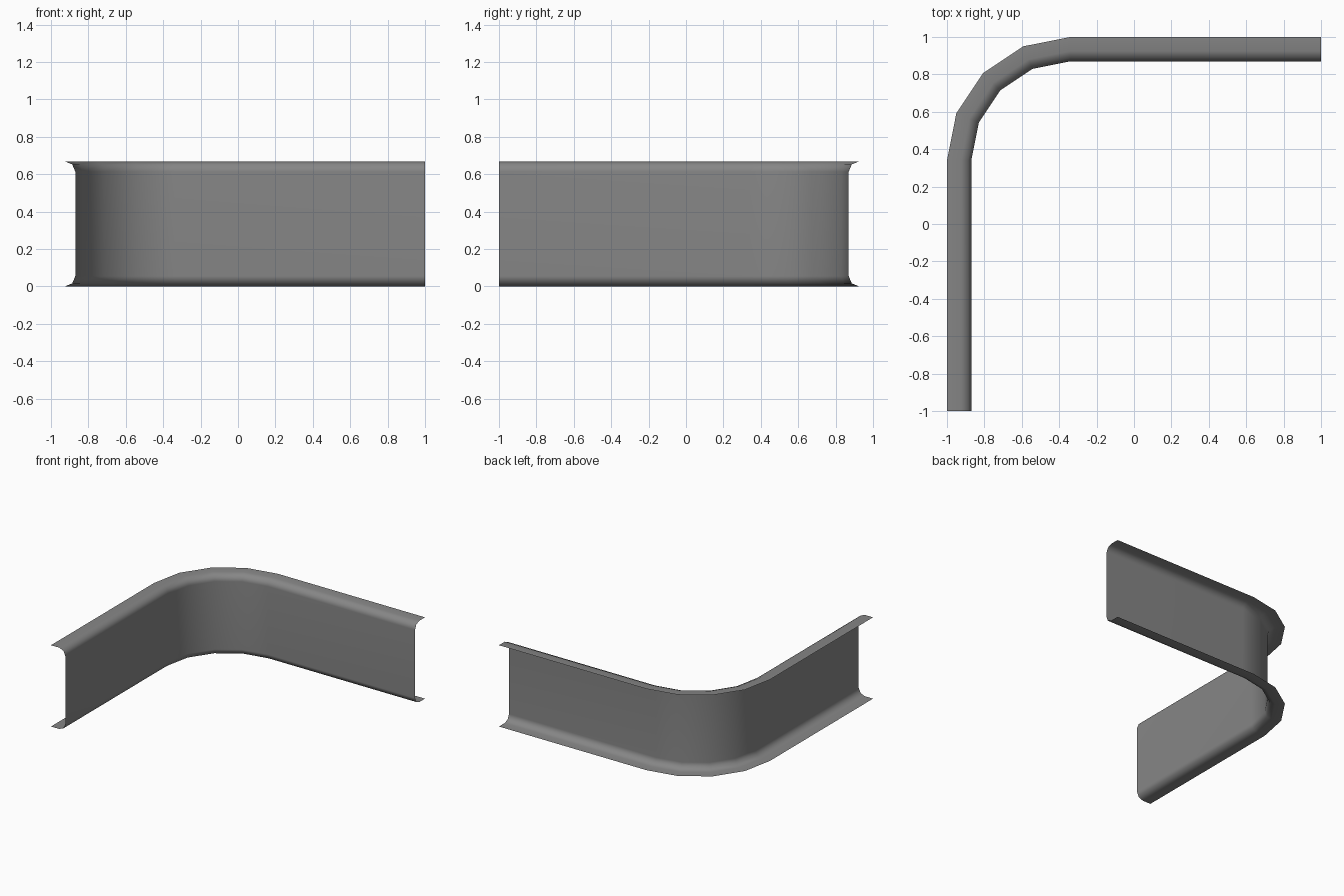
import bpy
import bmesh
from math import sin, cos, pi

cube = bpy.data.objects.get("Cube")
if cube:
    bpy.data.objects.remove(cube, do_unlink=True)

HEIGHT = 0.668      # overall height
FLANGE = 0.13       # how far the flanges reach outward from the web
FILLET = 0.055      # rounding between web and flange
RADIUS = 0.66       # outer corner radius
CENTRE = (-1 + RADIUS, 1 - RADIUS)
CORNER_STEPS = 4
FILLET_STEPS = 2

# Cross-section as (inset from outer edge, height): flange, fillet, web, mirrored
lower = [(0, 0)]
for i in range(FILLET_STEPS + 1):
    a = pi / 2 * i / FILLET_STEPS
    lower.append((FLANGE - FILLET + FILLET * sin(a), FILLET * (1 - cos(a))))
profile = lower + [(d, HEIGHT - z) for d, z in reversed(lower)]


# Stations along the path: base point and outward direction
stations = [((CENTRE[0], -1), (-1, 0))]
for i in range(CORNER_STEPS + 1):
    a = pi - pi / 2 * i / CORNER_STEPS
    stations.append((CENTRE, (cos(a), sin(a))))
stations.append(((1, CENTRE[1]), (0, 1)))

# Sweep the section along the path
bm = bmesh.new()
rows = [[bm.verts.new((x + (RADIUS - d) * ox, y + (RADIUS - d) * oy, z))
         for d, z in profile] for (x, y), (ox, oy) in stations]
for r0, r1 in zip(rows, rows[1:]):
    for j in range(len(profile) - 1):
        bm.faces.new((r0[j], r0[j + 1], r1[j + 1], r1[j])).smooth = True
bm.normal_update()
# Make the web face the inside of the bend
if max(bm.faces, key=lambda f: f.calc_area()).normal.x < -0.5 or \
        max(bm.faces, key=lambda f: f.calc_area()).normal.y > 0.5:
    bmesh.ops.reverse_faces(bm, faces=bm.faces[:])

mesh = bpy.data.meshes.new("curved_channel")
bm.to_mesh(mesh)
bm.free()
channel = bpy.data.objects.new("curved_channel", mesh)
bpy.context.collection.objects.link(channel)

# Keep the flat strips flat while the fillets shade smoothly
weighted = channel.modifiers.new("weighted_normals", "WEIGHTED_NORMAL")
weighted.weight = 50

# Plain grey metal
grey = bpy.data.materials.new("grey_metal")
grey.use_nodes = True
colour = (0.24, 0.24, 0.24, 1)
grey.diffuse_color = colour
grey.node_tree.nodes["Principled BSDF"].inputs["Base Color"].default_value = colour
mesh.materials.append(grey)
